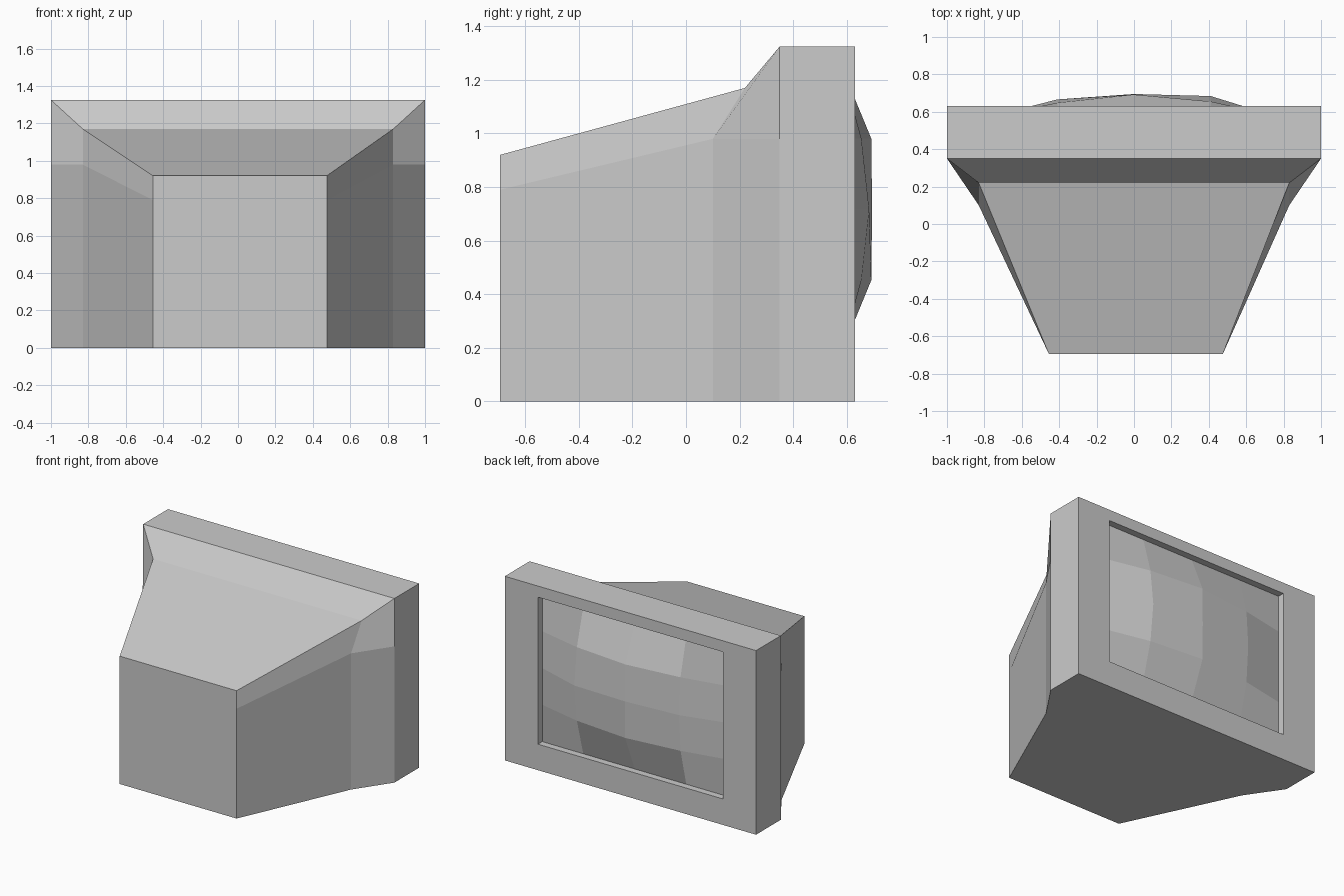
import bpy
import bmesh

if "Cube" in bpy.data.objects:
    bpy.data.objects.remove(bpy.data.objects["Cube"])


def finish(bm, name):
    mesh = bpy.data.meshes.new(name)
    bm.to_mesh(mesh)
    bm.free()
    obj = bpy.data.objects.new(name, mesh)
    bpy.context.collection.objects.link(obj)
    return obj


def section(bm, points, shift=0.0):
    """Closed loop from one half profile (x, y, z), mirrored across x."""
    right = [bm.verts.new((x + shift, y, z)) for x, y, z in points]
    left = [bm.verts.new((-x + shift, y, z)) for x, y, z in reversed(points)]
    return right + left


def bridge(bm, a, b):
    n = len(a)
    for i in range(n):
        j = (i + 1) % n
        bm.faces.new((a[i], a[j], b[j], b[i]))


# Casing: tapered rear, flared collar, thick bezel and recessed opening
bm = bmesh.new()
loops = [
    section(bm, [(0.465, -0.695, 0), (0.465, -0.695, 0.79), (0.465, -0.695, 0.92)], 0.01),
    section(bm, [(0.83, 0.10, 0), (0.83, 0.10, 0.98), (0.83, 0.22, 1.17)]),
    section(bm, [(1, 0.35, 0), (1, 0.35, 0.98), (1, 0.35, 1.325)]),
    section(bm, [(1, 0.632, 0), (1, 0.632, 0.98), (1, 0.632, 1.325)]),
    section(bm, [(0.736, 0.632, 0.187), (0.736, 0.632, 0.8), (0.736, 0.632, 1.245)]),
    section(bm, [(0.736, 0.583, 0.187), (0.736, 0.583, 0.8), (0.736, 0.583, 1.245)]),
]
for a, b in zip(loops, loops[1:]):
    bridge(bm, a, b)
bm.faces.new(loops[0])
bmesh.ops.recalc_face_normals(bm, faces=bm.faces[:])
finish(bm, "television_casing")

# Screen: faceted 4 x 4 bulging glass
xs = [-0.736, -0.41, 0, 0.41, 0.736]
zs = [0.187, 0.452, 0.716, 0.981, 1.245]
edge = [0.583] * 5
upper = [0.583, 0.648, 0.692, 0.655, 0.583]
middle = [0.583, 0.666, 0.695, 0.684, 0.583]
depths = [edge, upper, middle, upper, edge]
bm = bmesh.new()
grid = [[bm.verts.new((x, row[i], z)) for i, x in enumerate(xs)]
        for z, row in zip(zs, depths)]
for j in range(4):
    for i in range(4):
        bm.faces.new((grid[j][i], grid[j + 1][i], grid[j + 1][i + 1], grid[j][i + 1]))
finish(bm, "screen_glass")
